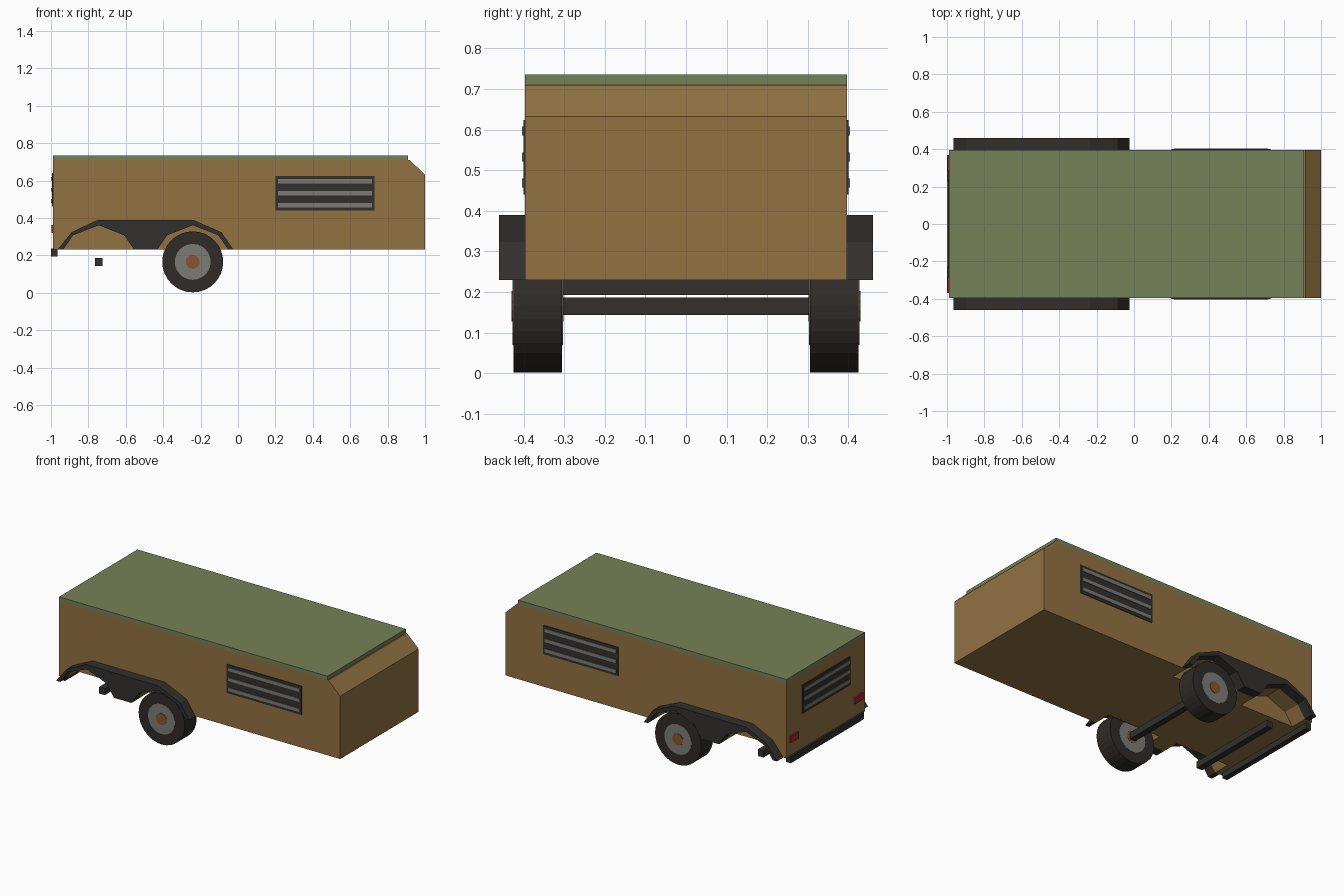
import bpy, bmesh, math
from mathutils import Matrix

if "Cube" in bpy.data.objects:
    bpy.data.objects.remove(bpy.data.objects["Cube"])


def material(name, rgb):
    m = bpy.data.materials.new(name)
    m.diffuse_color = (*rgb, 1)
    m.use_nodes = True
    m.node_tree.nodes["Principled BSDF"].inputs["Base Color"].default_value = m.diffuse_color
    return m


TAN = material("tan_paint", (0.29, 0.17, 0.055))
GREEN = material("green_paint", (0.18, 0.22, 0.095))
DARK = material("dark_metal", (0.032, 0.03, 0.027))
RUBBER = material("rubber", (0.03, 0.024, 0.022))
STEEL = material("steel", (0.2, 0.2, 0.18))
RUST = material("hub_paint", (0.26, 0.085, 0.03))
RED = material("red_lens", (0.4, 0.02, 0.015))


def finish(name, bm, mat):
    bmesh.ops.recalc_face_normals(bm, faces=bm.faces[:])
    me = bpy.data.meshes.new(name)
    bm.to_mesh(me)
    bm.free()
    me.materials.append(mat)
    ob = bpy.data.objects.new(name, me)
    bpy.context.collection.objects.link(ob)
    return ob


def box(name, x, y, z, mat):
    bm = bmesh.new()
    bmesh.ops.create_cube(bm, size=1)
    for v in bm.verts:
        for i, (a, b) in enumerate((x, y, z)):
            v.co[i] = (a + b) / 2 + v.co[i] * (b - a)
    return finish(name, bm, mat)


def prism(name, profile, y0, y1, mat):
    """Extrude an (x, z) profile along y."""
    bm = bmesh.new()
    face = bm.faces.new([bm.verts.new((x, y0, z)) for x, z in profile])
    ext = bmesh.ops.extrude_face_region(bm, geom=[face])
    for v in ext["geom"]:
        if isinstance(v, bmesh.types.BMVert):
            v.co.y = y1
    return finish(name, bm, mat)


def disc(name, x, z, y0, y1, r, sides, mat):
    bm = bmesh.new()
    rot = Matrix.Translation((x, (y0 + y1) / 2, z)) @ Matrix.Rotation(math.pi / 2, 4, "X")
    bmesh.ops.create_cone(bm, cap_ends=True, segments=sides, radius1=r, radius2=r,
                          depth=abs(y1 - y0), matrix=rot)
    return finish(name, bm, mat)


def span(s, a, b):
    return tuple(sorted((s * a, s * b)))


W = 0.396                      # half width of the body
AXLES = (-0.745, -0.242)       # rear and front axle positions
AXLE_Z = 0.165


def arch(cx, low):
    return [(cx - 0.19, low), (cx - 0.137, 0.307), (cx, 0.361),
            (cx + 0.137, 0.307), (cx + 0.19, low)]


# Body with sloped nose
body = prism("body", [(-0.988, 0.23), (1, 0.23), (1, 0.632), (0.917, 0.71), (-0.988, 0.71)],
             -W, W, TAN)

# Wheel wells cut into the body sides
for s in (-1, 1):
    for cx in AXLES:
        pts = [(cx - 0.19, 0.2)] + arch(cx, 0.23) + [(cx + 0.19, 0.2)]
        cutter = prism("well_cutter", pts, s * 0.285, s * 0.45, TAN)
        cutter.hide_render = True
        mod = body.modifiers.new("well", "BOOLEAN")
        mod.operation = "DIFFERENCE"
        mod.solver = "EXACT"
        mod.object = cutter
        bpy.context.view_layer.objects.active = body
        bpy.ops.object.modifier_apply(modifier=mod.name)
        bpy.data.objects.remove(cutter)

# Roof lid
box("roof_lid", (-0.988, 0.91), (-W, W), (0.71, 0.735), GREEN)

# Fenders: outer outline above, two arches below
outer = [(-0.965, 0.23), (-0.89, 0.323), (-0.75, 0.39), (-0.24, 0.39), (-0.088, 0.323), (-0.024, 0.23)]
fender = outer + arch(AXLES[1], 0.23)[::-1] + arch(AXLES[0], 0.23)[::-1]

for s, side in ((-1, "right"), (1, "left")):
    prism(f"fender_{side}", fender, s * W, s * 0.46, DARK)

    # Single wheel per side
    for part, y0, y1, r, n, mat in (("tyre", 0.305, 0.425, 0.163, 32, RUBBER),
                                    ("rim", 0.303, 0.427, 0.096, 24, STEEL),
                                    ("hub", 0.302, 0.43, 0.038, 10, RUST)):
        disc(f"{part}_{side}", AXLES[1], AXLE_Z, s * y0, s * y1, r, n, mat)

    # Side vent with slats
    box(f"vent_{side}", (0.2, 0.73), span(s, W - 0.005, 0.4), (0.44, 0.624), DARK)
    for i in range(3):
        z = 0.468 + i * 0.064
        box(f"vent_slat_{side}", (0.213, 0.717), span(s, 0.395, 0.404),
            (z - 0.011, z + 0.011), STEEL)

    # Tail light
    box(f"tail_light_{side}", (-0.998, -0.985), span(s, 0.285, 0.367), (0.32, 0.362), RED)

# Axles
for cx in AXLES:
    box("axle", (cx - 0.02, cx + 0.02), (-0.31, 0.31), (AXLE_Z - 0.021, AXLE_Z + 0.021), DARK)

# Rear vent with slats
box("rear_vent", (-0.995, -0.985), (-0.24, 0.24), (0.46, 0.64), DARK)
for i in range(3):
    z = 0.49 + i * 0.06
    box("rear_vent_slat", (-0.999, -0.985), (-0.228, 0.228), (z - 0.01, z + 0.01), STEEL)

# Rear bumper
box("rear_bumper", (-1, -0.965), (-0.37, 0.37), (0.193, 0.236), DARK)
